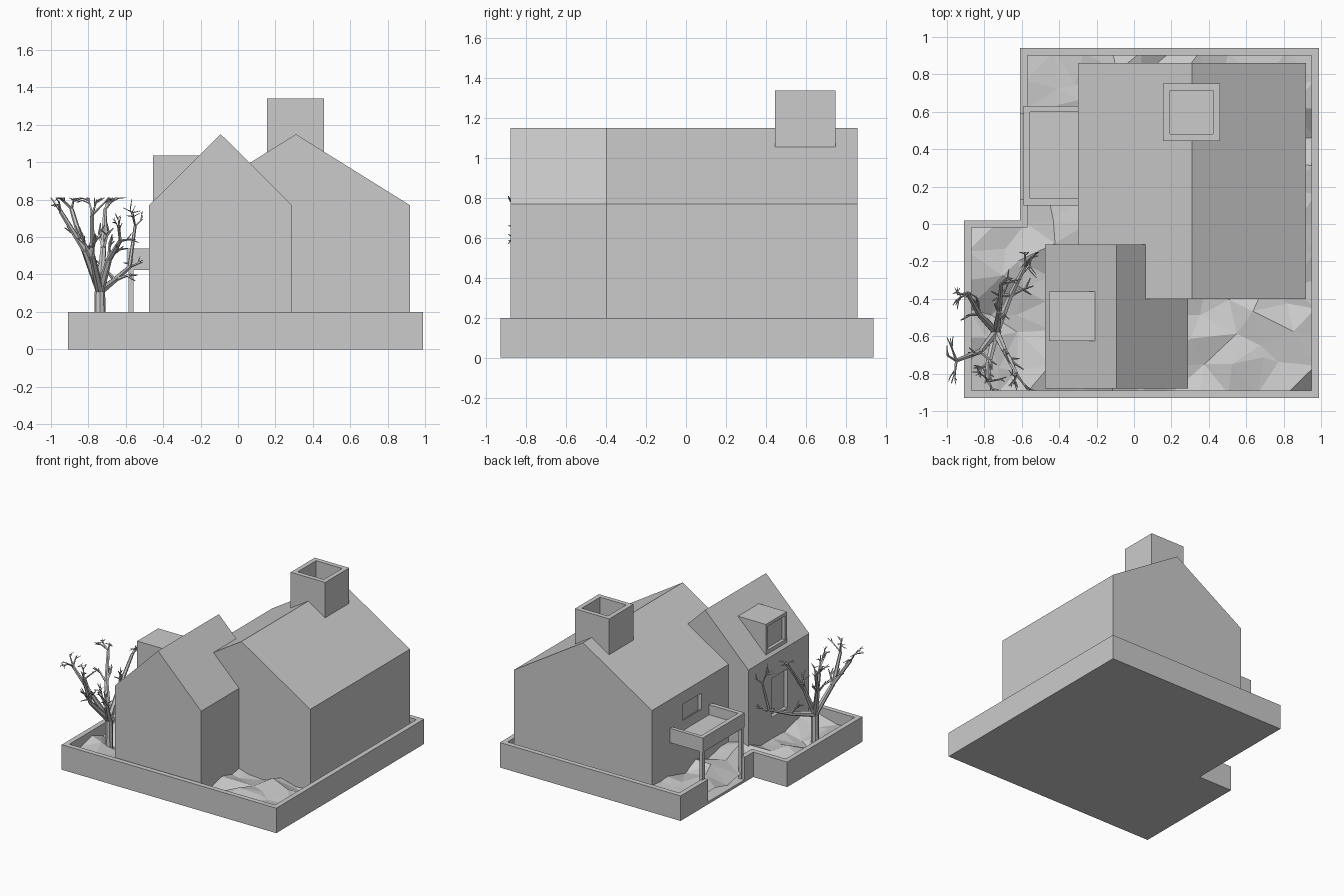
import bpy, bmesh, random
from mathutils import Vector, Matrix

random.seed(7)
cube = bpy.data.objects.get("Cube")
if cube:
    bpy.data.objects.remove(cube)

COLOUR = (0.6, 0.6, 0.6, 1.0)
grey = bpy.data.materials.new("plain grey")
grey.use_nodes = True
grey.diffuse_color = COLOUR
grey.node_tree.nodes["Principled BSDF"].inputs["Base Color"].default_value = COLOUR


def finish(name, bm):
    bmesh.ops.recalc_face_normals(bm, faces=bm.faces)
    mesh = bpy.data.meshes.new(name)
    bm.to_mesh(mesh)
    bm.free()
    mesh.materials.append(grey)
    obj = bpy.data.objects.new(name, mesh)
    bpy.context.scene.collection.objects.link(obj)
    return obj


def prism(name, points, offset):
    """Extrude a flat outline of 3D points along an offset."""
    bm = bmesh.new()
    face = bm.faces.new([bm.verts.new(p) for p in points])
    ext = bmesh.ops.extrude_face_region(bm, geom=[face], use_keep_orig=True)
    moved = [g for g in ext["geom"] if isinstance(g, bmesh.types.BMVert)]
    bmesh.ops.translate(bm, verts=moved, vec=offset)
    return finish(name, bm)


def box(name, x0, x1, y0, y1, z0, z1):
    outline = [(x0, y0, z0), (x1, y0, z0), (x1, y1, z0), (x0, y1, z0)]
    return prism(name, outline, (0, 0, z1 - z0))


def cut(obj, *cutters):
    """Subtract cutters from a part and discard them."""
    for cutter in cutters:
        cutter.hide_render = True
        mod = obj.modifiers.new("cut", 'BOOLEAN')
        mod.operation = 'DIFFERENCE'
        mod.solver = 'EXACT'
        mod.object = cutter
        bpy.context.view_layer.objects.active = obj
        bpy.ops.object.modifier_apply(modifier=mod.name)
        bpy.data.objects.remove(cutter)


def gable(name, x0, x1, y0, y1, eaves, ridge):
    mid = (x0 + x1) / 2
    outline = [(x0, FLOOR), (x1, FLOOR), (x1, eaves), (mid, ridge), (x0, eaves)]
    return prism(name, [(x, y0, z) for x, z in outline], (0, y1 - y0, 0))


def plot_outline(inset, z):
    """L-shaped outline of the garden plot."""
    l, m, r = -0.91 + inset, -0.61 + inset, 0.99 - inset
    f, n, b = -0.93 + inset, 0.02 - inset, 0.94 - inset
    return [(x, y, z) for x, y in
            ((l, f), (r, f), (r, b), (m, b), (m, n), (l, n))]


# Garden tray with raised rim and an entrance gap
FLOOR = 0.02
tray = prism("garden_tray", plot_outline(0, 0), (0, 0, 0.2))
cut(tray,
    prism("tray_cutter", plot_outline(0.04, FLOOR), (0, 0, 0.5)),
    box("entrance_cutter", -0.7, -0.5, 0.13, 0.59, FLOOR, 0.5))

# Rough ground filling the tray
bm = bmesh.new()
CELLS = 12
bmesh.ops.create_grid(bm, x_segments=CELLS, y_segments=CELLS, size=0.5)
inner = [v for v in bm.verts if not v.is_boundary]
for v in bm.verts:
    v.co = Vector((0.04 + v.co.x * 1.86, 0.005 + v.co.y * 1.83, 0.14))
outside = [f for f in bm.faces
           if f.calc_center_median().x < -0.58 and f.calc_center_median().y > 0.005]
bmesh.ops.delete(bm, geom=outside, context='FACES')
for v in bm.verts:
    v.co.z += random.uniform(-0.04, 0.04)
    if random.random() < 0.15:
        v.co.z -= 0.05
    if not v.is_boundary:
        v.co.x += random.uniform(-0.05, 0.05)
        v.co.y += random.uniform(-0.05, 0.05)
    elif -0.6 < v.co.x < -0.56 and v.co.y > 0:
        v.co.z = random.uniform(0.03, 0.1)
bmesh.ops.triangulate(bm, faces=bm.faces)
finish("rough_ground", bm)

# Main house with balcony door
house = gable("main_house", -0.30, 0.92, -0.40, 0.86, 0.77, 1.15)
cut(house, box("door_cutter", -0.4, -0.27, 0.235, 0.465, 0.46, 0.67))

# Front wing with side window
wing = gable("front_wing", -0.475, 0.29, -0.88, -0.11, 0.77, 1.15)
cut(wing, box("window_cutter", -0.6, -0.445, -0.605, -0.405, 0.28, 0.59))

# Open-topped chimney
chimney = box("chimney", 0.155, 0.46, 0.445, 0.75, 0.95, 1.34)
cut(chimney, box("flue_cutter", 0.192, 0.423, 0.482, 0.713, 1.16, 1.5))

# Flat-topped dormer with recessed window
dormer = box("dormer", -0.455, -0.15, -0.625, -0.36, 0.79, 1.035)
cut(dormer, box("dormer_cutter", -0.6, -0.43, -0.6, -0.385, 0.82, 1.01))

# Balcony and its posts
balcony = box("balcony", -0.59, -0.29, 0.10, 0.63, 0.425, 0.54)
cut(balcony, box("balcony_cutter", -0.555, -0.3, 0.135, 0.6, 0.46, 0.7))
for side, y in (("front", 0.107), ("back", 0.597)):
    box(side + "_balcony_post", -0.585, -0.558, y, y + 0.027, FLOOR, 0.43)

# Bare tree: trunk, limbs and forking twigs
LOW, HIGH = Vector((-1.0, -0.89, 0.36)), Vector((-0.51, -0.15, 0.81))


def segment(bm, a, b, r0, r1, sides):
    axis = b - a
    matrix = Matrix.Translation((a + b) / 2) @ axis.to_track_quat('Z', 'Y').to_matrix().to_4x4()
    bmesh.ops.create_cone(bm, cap_ends=True, segments=sides, radius1=r0,
                          radius2=r1, depth=axis.length, matrix=matrix)


def twig(bm, start, heading, length, radius, level):
    wobble = Vector([random.uniform(-0.8, 0.8) for _ in range(3)])
    way = (heading.normalized() + wobble).normalized()
    end = start + way * length
    end = Vector([min(max(c, lo), hi) for c, lo, hi in zip(end, LOW, HIGH)])
    if (end - start).length < 0.01:
        return
    segment(bm, start, end, radius, radius * 0.4, 4)
    if level:
        for _ in range(3):
            origin = start.lerp(end, random.uniform(0.6, 1.0))
            twig(bm, origin, way, length * 0.6, radius * 0.6, level - 1)


bm = bmesh.new()
fork = Vector((-0.738, -0.577, 0.31))
segment(bm, Vector((fork.x, fork.y, 0.05)), fork, 0.03, 0.028, 8)
limbs = [
    [(-0.66, -0.38, 0.37), (-0.58, -0.22, 0.44), (-0.55, -0.18, 0.66)],
    [(-0.83, -0.48, 0.55), (-0.89, -0.37, 0.75)],
    [(-0.69, -0.68, 0.48), (-0.63, -0.80, 0.58)],
    [(-0.82, -0.68, 0.53), (-0.95, -0.73, 0.74)],
    [(-0.72, -0.47, 0.54), (-0.71, -0.32, 0.75)],
    [(-0.78, -0.75, 0.50), (-0.78, -0.84, 0.72)],
]
for limb in limbs:
    start, radius = fork, 0.023
    for point in map(Vector, limb):
        segment(bm, start, point, radius, radius * 0.7, 6)
        radius *= 0.7
        for _ in range(2):
            twig(bm, point, point - start + Vector((0, 0, 0.08)), 0.1, radius * 0.7, 1)
        start = point
    twig(bm, start, Vector((start.x - fork.x, 0, 0.3)), 0.09, radius * 0.7, 2)
finish("bare_tree", bm)
